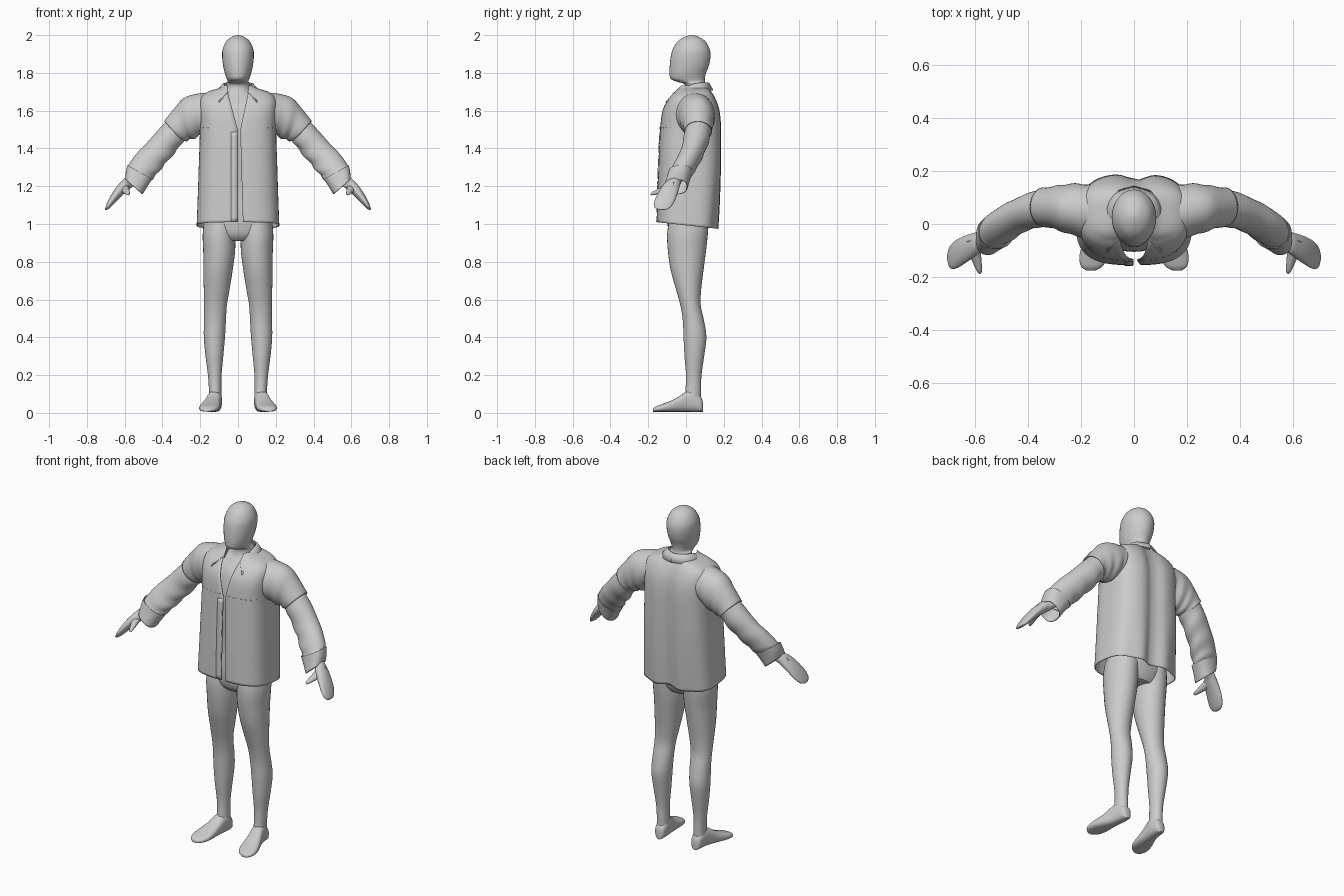
import bpy, bmesh, math
from mathutils import Vector
from mathutils.bvhtree import BVHTree


def spline(keys, sub):
    """Catmull-Rom through equal-length tuples."""
    out = []
    n = len(keys)
    for i in range(n - 1):
        k = [keys[max(0, min(n - 1, i + d))] for d in (-1, 0, 1, 2)]
        for s in range(sub):
            t = s / sub
            out.append(tuple(0.5 * (2 * b + (c - a) * t + (2 * a - 5 * b + 4 * c - d) * t * t
                                    + (3 * b - a - 3 * c + d) * t ** 3) for a, b, c, d in zip(*k)))
    return out + [tuple(keys[-1])]


def make(name, rows, closed=True, caps=True, mirror=False, thick=0.0):
    """Skin rows of points into a smooth object."""
    bm = bmesh.new()
    g = [[bm.verts.new(p) for p in r] for r in rows]
    n = len(g[0])
    for a, b in zip(g, g[1:]):
        for j in range(n if closed else n - 1):
            k = (j + 1) % n
            bm.faces.new((a[j], a[k], b[k], b[j]))
    if closed and caps:
        bm.faces.new(g[0])
        bm.faces.new(g[-1])
    bmesh.ops.recalc_face_normals(bm, faces=bm.faces)
    me = bpy.data.meshes.new(name)
    bm.to_mesh(me)
    bm.free()
    me.polygons.foreach_set("use_smooth", [True] * len(me.polygons))
    me.set_sharp_from_angle(angle=math.radians(50))
    ob = bpy.data.objects.new(name, me)
    bpy.context.collection.objects.link(ob)
    if thick:
        m = ob.modifiers.new("cloth", 'SOLIDIFY')
        m.thickness = thick
        m.offset = 0
    if mirror:
        ob.modifiers.new("mirror", 'MIRROR')
    return ob


def ring(c, u, v, p=2.0, n=32, a0=0.0, a1=None):
    """Superellipse ring; a1 given means an open arc."""
    pts = []
    for i in range(n):
        t = a0 + (2 * math.pi * i / n if a1 is None else (a1 - a0) * i / (n - 1))
        co, si = math.cos(t), math.sin(t)
        pts.append(c + u * math.copysign(abs(co) ** (2 / p), co)
                   + v * math.copysign(abs(si) ** (2 / p), si))
    return pts


def upright(keys, sub=4, p=2.0):
    """Keys: z, x centre, half width, y min, y max."""
    return [ring(Vector((x, (a + b) / 2, z)), Vector((w, 0, 0)), Vector((0, (b - a) / 2, 0)), p)
            for z, x, w, a, b in spline(keys, sub)]


def limb(keys, sub=5, p=2.0, fold=0.0):
    """Keys: top x, top z, bottom x, bottom z, y min, y max."""
    rows = []
    for i, (tx, tz, bx, bz, a, b) in enumerate(spline(keys, sub)):
        c = Vector(((tx + bx) / 2, (a + b) / 2, (tz + bz) / 2))
        r = ring(c, Vector(((tx - bx) / 2, 0, (tz - bz) / 2)), Vector((0, (b - a) / 2, 0)), p, 40)
        for j, q in enumerate(r):
            t = 2 * math.pi * j / 40
            r[j] = c + (q - c) * (1 + fold * math.sin(i * 0.9 + 2 * math.sin(t)) * (1 - math.cos(t)) / 2)
        rows.append(r)
    return rows


# Body: torso, neck and smooth head in one loft
make("body", upright([
    (.91, 0, .10, -.06, .09), (.95, 0, .175, -.09, .11), (1.05, 0, .18, -.10, .13),
    (1.2, 0, .15, -.09, .11), (1.45, 0, .165, -.105, .15), (1.6, 0, .175, -.08, .15),
    (1.665, 0, .14, -.035, .13), (1.70, 0, .075, -.01, .118), (1.74, 0, .062, -.008, .103),
    (1.755, 0, .056, -.055, .10), (1.77, 0, .06, -.082, .10), (1.80, 0, .07, -.087, .106),
    (1.84, 0, .079, -.086, .122), (1.89, 0, .084, -.08, .13), (1.93, 0, .08, -.068, .124),
    (1.97, 0, .06, -.04, .10), (1.992, 0, .03, -.003, .065), (2.0, 0, .004, .026, .034)]))

# Legs
make("legs", upright([
    (1.02, .095, .085, -.09, .12), (.94, .1, .087, -.10, .115), (.85, .1, .084, -.095, .105),
    (.75, .106, .077, -.08, .092), (.65, .113, .068, -.052, .08), (.57, .119, .06, -.03, .078),
    (.49, .122, .058, -.017, .095), (.40, .125, .056, -.013, .108), (.30, .125, .047, -.008, .096),
    (.2, .123, .036, .0, .082), (.12, .121, .033, -.003, .08), (.05, .12, .034, -.01, .08)]), mirror=True)

# Feet: keys y, x centre, half width, height
make("feet", [ring(Vector((x, y, h / 2 + .004)), Vector((w, 0, 0)), Vector((0, 0, h / 2 - .002)), 2.6)
              for y, x, w, h in spline([
                  (.09, .118, .012, .05), (.08, .119, .028, .08), (.04, .121, .036, .115),
                  (0, .127, .039, .11), (-.04, .136, .044, .083), (-.09, .147, .052, .058),
                  (-.13, .154, .052, .043), (-.16, .159, .04, .032), (-.175, .162, .018, .02)], 4)], mirror=True)

# Arms with mitten hands, and thumbs
make("arms_and_hands", limb([
    (.17, 1.65, .17, 1.5, 0, .12), (.32, 1.56, .26, 1.48, .02, .11), (.45, 1.42, .38, 1.35, -.01, .07),
    (.575, 1.262, .54, 1.212, -.072, -.018), (.607, 1.237, .572, 1.187, -.112, -.03),
    (.648, 1.19, .618, 1.146, -.145, -.043), (.683, 1.133, .66, 1.103, -.168, -.062),
    (.70, 1.094, .685, 1.08, -.165, -.085), (.704, 1.078, .70, 1.074, -.14, -.11)]), mirror=True)
make("thumbs", [ring(Vector((x, y, z)), Vector((r, 0, 0)), Vector((0, .3 * r, r)), 2, 16)
                for x, y, z, r in spline([(.605, -.07, 1.2, .028), (.598, -.115, 1.185, .022),
                                          (.588, -.155, 1.17, .015), (.582, -.18, 1.161, .009),
                                          (.581, -.188, 1.158, .002)], 4)], mirror=True)

# Shirt body: open down the front, with V neck
rows = []
for z, w, a, b in spline([
        (.993, .217, -.153, .172), (1.12, .212, -.15, .18), (1.3, .206, -.144, .186),
        (1.5, .20, -.135, .187), (1.6, .205, -.122, .178), (1.66, .20, -.092, .158),
        (1.695, .165, -.06, .138), (1.718, .10, -.042, .122), (1.732, .074, -.036, .115)], 6):
    k = max(0, min(1, (z - 1.5) / .2))
    gl, gr = .001 + .054 * k, .026 - .014 * min(1, max(0, z - 1) / .5) + .043 * k
    dl, dr = (math.asin((min(q, .9 * w) / w) ** 1.5) for q in (gl, gr))
    r = ring(Vector((0, (a + b) / 2, z)), Vector((w, 0, 0)), Vector((0, (b - a) / 2, 0)), 3, 90,
             -math.pi / 2 + dr, 1.5 * math.pi - dl)
    for q in r:
        fade = max(0, min(1, (1.3 - z) / .3))
        if q.y > .02:   # long drape folds on the back
            q.y -= (q.y - .02) / .16 * (.022 * math.exp(-((q.x - .01) / .045) ** 2)
                                        + .006 * (1 + math.cos(q.x * 42)) * fade)
        q.z -= .108 * q.y * fade
    rows.append(r)
make("shirt_body", rows, closed=False, thick=.004)
flat = [q for r in rows for q in r]
tree = BVHTree.FromPolygons(flat, [(i * 90 + j, i * 90 + j + 1, i * 90 + j + 91, i * 90 + j + 90)
                                   for i in range(len(rows) - 1) for j in range(89)])

# Dropped shoulder pieces, sleeves and cuffs
make("shirt_shoulders", limb([
    (.15, 1.692, .185, 1.49, -.055, .145), (.215, 1.688, .205, 1.468, -.045, .15),
    (.285, 1.665, .24, 1.453, -.03, .147), (.335, 1.612, .268, 1.444, -.015, .14),
    (.39, 1.543, .292, 1.438, -.008, .135)], fold=.04), caps=False, mirror=True, thick=.004)
make("sleeves", limb([
    (.36, 1.56, .282, 1.452, .0, .13), (.42, 1.498, .315, 1.405, -.012, .122),
    (.48, 1.43, .36, 1.35, -.025, .10), (.53, 1.378, .405, 1.298, -.05, .075),
    (.57, 1.325, .44, 1.255, -.075, .048), (.583, 1.298, .468, 1.228, -.088, .028)], fold=.05),
    caps=False, mirror=True, thick=.004)
make("cuffs", limb([
    (.584, 1.31, .455, 1.238, -.09, .032), (.592, 1.275, .478, 1.205, -.10, .02),
    (.594, 1.235, .507, 1.158, -.115, .006)], p=2.4), caps=False, mirror=True, thick=.004)

# Collar: stand, fold and pointed outer edge
edges = [spline(e, 6) for e in (
    [(0, .117, 1.715), (.06, .088, 1.715), (.075, .03, 1.705), (.055, -.05, 1.685)],
    [(0, .114, 1.748), (.058, .086, 1.748), (.072, .03, 1.738), (.052, -.055, 1.697)],
    [(0, .122, 1.745), (.066, .092, 1.745), (.082, .03, 1.733), (.057, -.062, 1.696)],
    [(0, .143, 1.708), (.085, .11, 1.706), (.117, .03, 1.697), (.10, -.108, 1.645)])]
make("collar", edges, closed=False, mirror=True, thick=.004)


def on_front(x, z):
    hit = tree.ray_cast(Vector((x, -1, z)), Vector((0, 1, 0)))[0]
    return hit.y if hit else -.14


# Chest seam stitches
for i in range(16):
    x = -.18 + i * .024
    if abs(x) > .02:
        z = 1.51
        bpy.ops.mesh.primitive_cube_add(size=1, location=(x, on_front(x, z) - .002, z))
        o = bpy.context.object
        o.name = "chest_stitch"
        o.scale = (.012, .003, .003)

# Buttons
for z in (1.51, 1.43, 1.33, 1.22, 1.12):
    bpy.ops.mesh.primitive_cylinder_add(vertices=16, radius=.006, depth=.004, rotation=(math.pi / 2, 0, 0),
                                        location=(-.025, on_front(-.025, z) - .003, z))
    bpy.context.object.name = "button"

# Placket edge strip on the buttoned side
zs = [1.0 + .025 * i for i in range(20)]
make("placket", [[(x, on_front(x, max(z, 1.015)) - .004, z + .012) for x in (-.036, -.02, -.003)] for z in zs],
     closed=False, thick=.002)
